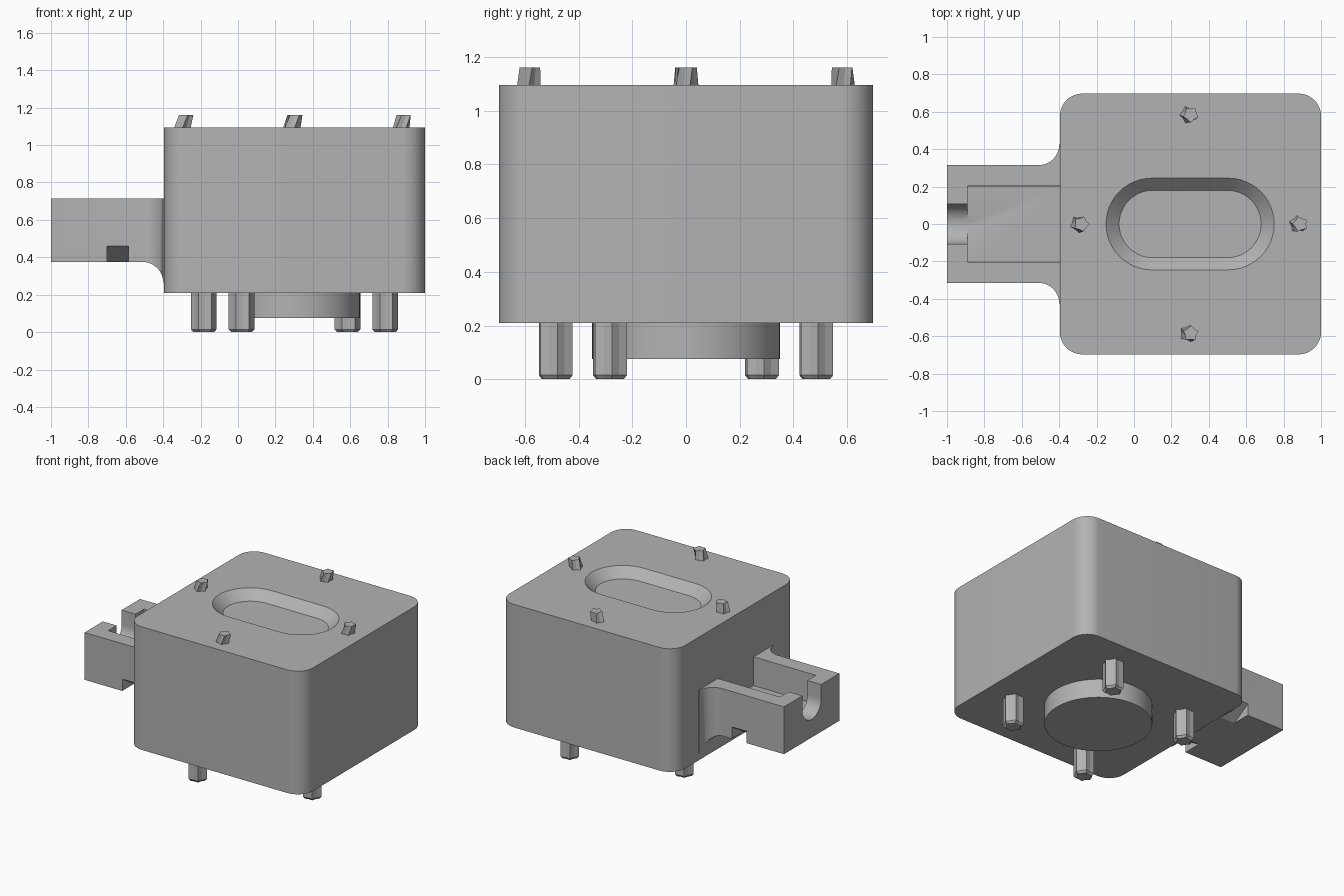
import bpy, bmesh, math
from mathutils import Matrix, Vector

if "Cube" in bpy.data.objects:
    bpy.data.objects.remove(bpy.data.objects["Cube"])

grey = bpy.data.materials.new("grey")
grey.diffuse_color = (0.45, 0.45, 0.45, 1)
grey.use_nodes = True
grey.node_tree.nodes["Principled BSDF"].inputs["Base Color"].default_value = grey.diffuse_color


def prism(name, pts, lo, hi, frame="XY", top=None):
    """Extrude a closed profile; frame says which plane the profile lies in."""
    place = {"XY": lambda a, b, h: (a, b, h),
             "XZ": lambda a, b, h: (a, h, b),
             "YZ": lambda a, b, h: (h, a, b)}[frame]
    bm = bmesh.new()
    low = [bm.verts.new(place(a, b, lo)) for a, b in pts]
    high = [bm.verts.new(place(a, b, hi)) for a, b in (top or pts)]
    n = len(pts)
    bm.faces.new(low)
    bm.faces.new(high)
    for i in range(n):
        bm.faces.new((low[i], low[(i + 1) % n], high[(i + 1) % n], high[i]))
    bmesh.ops.recalc_face_normals(bm, faces=bm.faces)
    me = bpy.data.meshes.new(name)
    bm.to_mesh(me)
    bm.free()
    me.materials.append(grey)
    ob = bpy.data.objects.new(name, me)
    bpy.context.collection.objects.link(ob)
    return ob


def activate(ob):
    bpy.ops.object.select_all(action='DESELECT')
    ob.select_set(True)
    bpy.context.view_layer.objects.active = ob


def combine(ob, other, operation):
    activate(ob)
    mod = ob.modifiers.new("cut", 'BOOLEAN')
    mod.operation, mod.object, mod.solver = operation, other, 'EXACT'
    bpy.ops.object.modifier_apply(modifier=mod.name)
    bpy.data.objects.remove(other)


def smooth(ob, angle=30):
    activate(ob)
    bpy.ops.object.shade_smooth_by_angle(angle=math.radians(angle))


def arc(cx, cy, r, a0, a1, n=12):
    return [(cx + r * math.cos(math.radians(a0 + (a1 - a0) * i / n)),
             cy + r * math.sin(math.radians(a0 + (a1 - a0) * i / n))) for i in range(n + 1)]


def rounded(cx, cy, hx, hy, r, n=12):
    pts = []
    for k, (sx, sy) in enumerate([(1, 1), (-1, 1), (-1, -1), (1, -1)]):
        pts += arc(cx + sx * (hx - r), cy + sy * (hy - r), r, 90 * k, 90 * k + 90, n)
    return pts


def stadium(hx, r):
    return arc(0.3 + hx - r, 0, r, -90, 90, 24) + arc(0.3 - hx + r, 0, r, 90, 270, 24)


def star(cx, cy, r_out, r_in, points, turn=0):
    n = points * 2
    return [(cx + (r_in if i % 2 else r_out) * math.cos(turn + i * math.tau / n),
             cy + (r_in if i % 2 else r_out) * math.sin(turn + i * math.tau / n)) for i in range(n)]


CX = 0.302
# Main housing with a chamfered oval recess in the top
body = prism("housing", rounded(CX, 0, 0.698, 0.697, 0.12), 0.21, 1.095)
recess = prism("recess_cutter", stadium(0.38, 0.18), 1.03, 1.10, top=stadium(0.455, 0.25))
combine(body, recess, 'DIFFERENCE')
smooth(body)

# Round boss underneath
boss = prism("bottom_boss", arc(CX, 0, 0.35, 0, 354.375, 63), 0.075, 0.22)
smooth(boss)

# Lobed feet, repeated every quarter turn, with a small taper at the tip
for k in range(4):
    x, y = Matrix.Rotation(k * math.pi / 2, 2) @ Vector((0.485, -0.283))
    x += CX
    prism(f"foot_{k + 1}", star(x, y, 0.069, 0.056, 6, 0.1), 0.015, 0.22)
    prism(f"foot_tip_{k + 1}", star(x, y, 0.056, 0.044, 6, 0.1), 0.0, 0.015,
          top=star(x, y, 0.069, 0.056, 6, 0.1))

# Small leaning star pegs on the top
for k in range(4):
    x, y = Matrix.Rotation(k * math.pi / 2, 2) @ Vector((0.585, 0))
    x += CX - 0.01
    turn = k * math.pi / 2 + 0.3
    prism(f"top_peg_{k + 1}", star(x - 0.006, y, 0.047, 0.034, 5, turn), 1.085, 1.16,
          top=star(x + 0.012, y, 0.042, 0.031, 5, turn + 0.3))

# Side arm: plan outline with side fillets, trimmed by a profile with a lower fillet
half = [(-1, 0.315)] + arc(-0.51, 0.425, 0.11, -90, 0) + [(-0.38, 0.425)]
plan = half + [(x, -y) for x, y in reversed(half)]
arm = prism("side_arm", plan, 0.2, 0.715)
side = [(-1, 0.8), (-1, 0.375)] + arc(-0.51, 0.265, 0.11, 90, 0) + [(-0.37, 0.265), (-0.37, 0.8)]
combine(arm, prism("arm_trim", side, -0.6, 0.6, "XZ"), 'INTERSECT')

# Open channel along the arm and round cable exit at its end
combine(arm, prism("channel_cutter", [(-0.2, 0.51), (0.2, 0.51), (0.205, 0.8), (-0.205, 0.8)],
                   -0.89, -0.3, "YZ"), 'DIFFERENCE')
exit_profile = [(0.107, 0.8), (-0.107, 0.8)] + arc(0, 0.612, 0.107, 180, 360, 20)
combine(arm, prism("exit_cutter", exit_profile, -1.1, -0.85, "YZ"), 'DIFFERENCE')

# Ramped tie slots on the lower edges of both sides
for s in (1, -1):
    wedge = [(s * 0.4, 0.46), (s * 0.315, 0.46), (s * 0.14, 0.35), (s * 0.4, 0.35)]
    combine(arm, prism("slot_cutter", wedge, -0.7, -0.585, "YZ"), 'DIFFERENCE')
smooth(arm)
